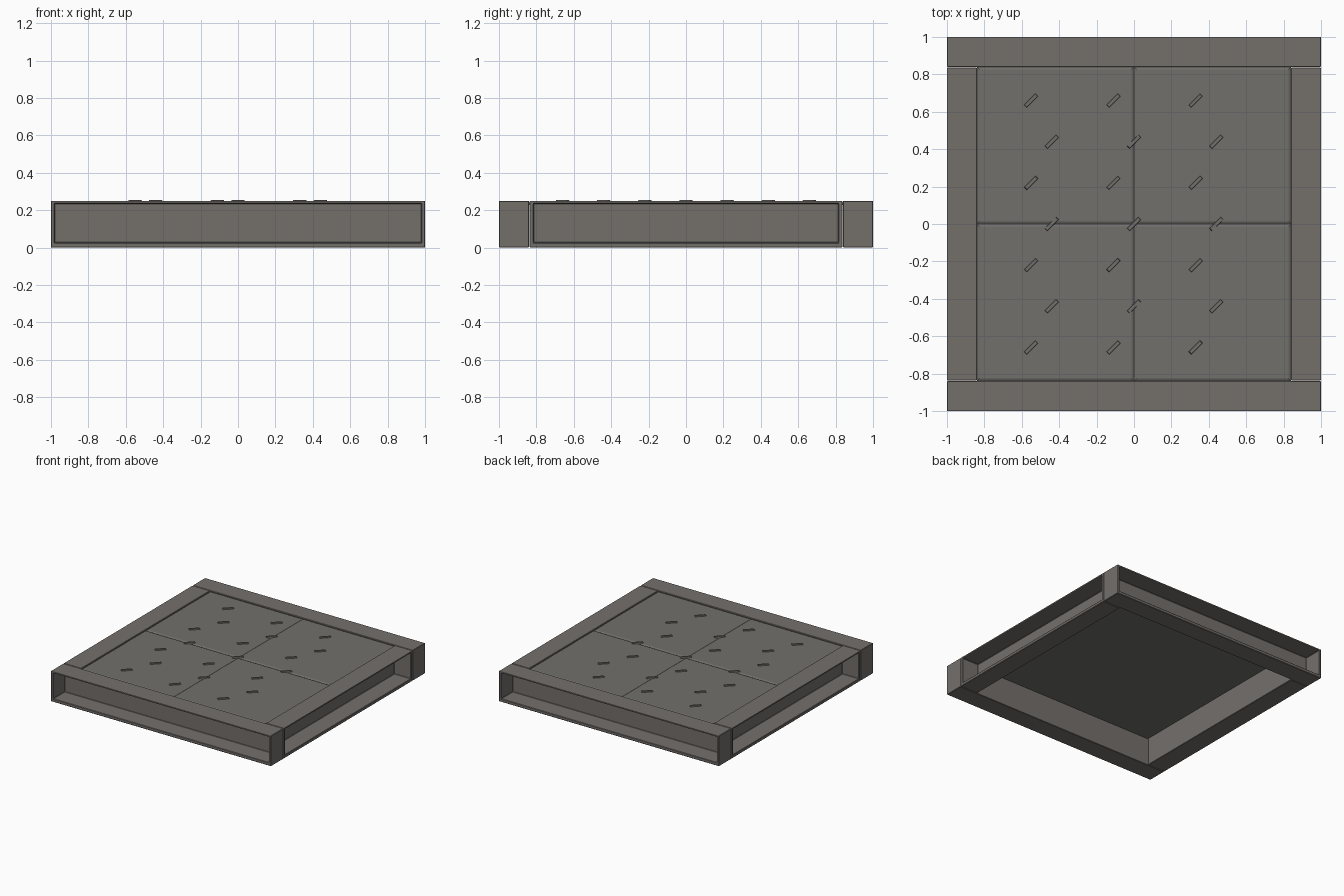
import bpy, bmesh, math
from mathutils import Matrix, Vector

if "Cube" in bpy.data.objects:
    bpy.data.objects.remove(bpy.data.objects["Cube"])


def material(name, rgb):
    m = bpy.data.materials.new(name)
    m.diffuse_color = (*rgb, 1)
    m.use_nodes = True
    m.node_tree.nodes["Principled BSDF"].inputs["Base Color"].default_value = m.diffuse_color
    return m


FRAME = material("warm grey", (0.175, 0.160, 0.148))
PANEL = material("panel grey", (0.165, 0.160, 0.148))


def finish(name, bm, mat, bevel=0):
    bmesh.ops.recalc_face_normals(bm, faces=bm.faces)
    me = bpy.data.meshes.new(name)
    bm.to_mesh(me)
    bm.free()
    me.materials.append(mat)
    ob = bpy.data.objects.new(name, me)
    bpy.context.collection.objects.link(ob)
    if bevel:
        b = ob.modifiers.new("soft_edges", 'BEVEL')
        b.width, b.segments, b.limit_method = bevel, 1, 'ANGLE'
    return ob


def box(bm, lo, hi):
    lo, hi = Vector(lo), Vector(hi)
    mat = Matrix.Translation((lo + hi) / 2) @ Matrix.Diagonal((*(hi - lo), 1))
    return bmesh.ops.create_cube(bm, size=1, matrix=mat)["verts"]


def beam(name, half_length, angle):
    """Beam along the near side with a deep pocket in its outer face."""
    bm = bmesh.new()
    box(bm, (-half_length, -1, 0), (half_length, -0.84, 0.25))
    outer = min(bm.faces, key=lambda f: f.calc_center_median().y)
    bmesh.ops.inset_region(bm, faces=[outer], thickness=0.028)
    for v in outer.verts:
        v.co.z += 0.006
    pocket = bmesh.ops.extrude_face_region(bm, geom=[outer])
    bmesh.ops.delete(bm, geom=[outer], context='FACES_ONLY')
    for v in pocket["geom"]:
        if isinstance(v, bmesh.types.BMVert):
            v.co.y += 0.15
    bmesh.ops.rotate(bm, verts=bm.verts, matrix=Matrix.Rotation(angle, 3, 'Z'))
    finish(name, bm, FRAME, 0.003)


# Frame: long front and back beams, shorter side beams between them
beam("front_beam", 1.0, 0)
beam("back_beam", 1.0, math.pi)
beam("right_beam", 0.836, math.pi / 2)
beam("left_beam", 0.836, -math.pi / 2)

# Four thin floor panels with softened rims
for row, sy in (("front", -1), ("back", 1)):
    for side, sx in (("left", -1), ("right", 1)):
        bm = bmesh.new()
        box(bm, (min(0, sx * 0.84), min(0, sy * 0.84), 0.228),
            (max(0, sx * 0.84), max(0, sy * 0.84), 0.240))
        top = max(bm.faces, key=lambda f: f.calc_center_median().z)
        bmesh.ops.inset_region(bm, faces=[top], thickness=0.018, depth=0.006)
        finish(f"{row}_{side}_floor_panel", bm, PANEL)

# Raised diagonal grip treads on two staggered grids
bm = bmesh.new()
spots = [(x, y) for x in (-0.55, -0.11, 0.33) for y in (-0.66, -0.22, 0.22, 0.66)]
spots += [(x, y) for x in (-0.44, 0, 0.44) for y in (-0.44, 0, 0.44)]
for x, y in spots:
    verts = box(bm, (-0.045, -0.012, 0.238), (0.045, 0.012, 0.254))
    for v in verts:
        if v.co.z > 0.25:
            v.co.x *= 0.9
            v.co.y *= 0.7
    bmesh.ops.transform(bm, verts=verts, matrix=Matrix.Translation((x, y, 0))
                        @ Matrix.Rotation(math.pi / 4, 4, 'Z'))
finish("grip_treads", bm, PANEL)
